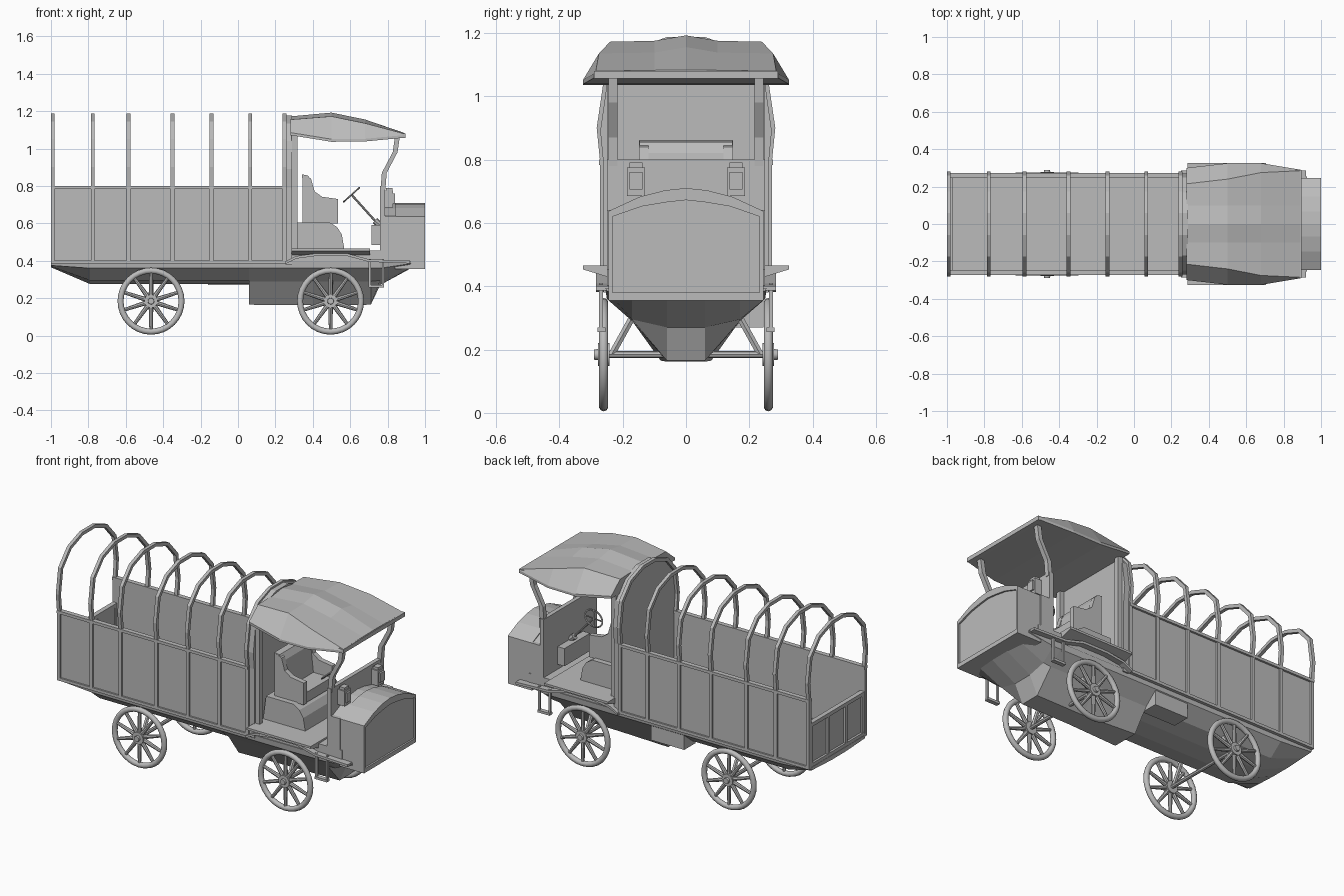
import bpy, bmesh, math
from mathutils import Vector, Matrix

if "Cube" in bpy.data.objects:
    bpy.data.objects.remove(bpy.data.objects["Cube"])

grey = bpy.data.materials.new("plain grey")
grey.diffuse_color = (0.5, 0.5, 0.5, 1)
grey.use_nodes = True
grey.node_tree.nodes["Principled BSDF"].inputs["Base Color"].default_value = grey.diffuse_color


def finish(name, bm, smooth=False):
    bmesh.ops.recalc_face_normals(bm, faces=bm.faces[:])
    me = bpy.data.meshes.new(name)
    bm.to_mesh(me)
    bm.free()
    me.materials.append(grey)
    ob = bpy.data.objects.new(name, me)
    bpy.context.collection.objects.link(ob)
    if smooth:
        bpy.ops.object.select_all(action='DESELECT')
        ob.select_set(True)
        bpy.context.view_layer.objects.active = ob
        bpy.ops.object.shade_smooth_by_angle(angle=math.radians(40))
    return ob


def loft(name, rings, loop=False, smooth=False):
    """Skin closed rings of equal length; cap the ends unless looped."""
    bm = bmesh.new()
    vs = [[bm.verts.new(p) for p in r] for r in rings]
    n = len(vs[0])
    for i in range(len(vs) if loop else len(vs) - 1):
        a, b = vs[i], vs[(i + 1) % len(vs)]
        for j in range(n):
            k = (j + 1) % n
            bm.faces.new((a[j], a[k], b[k], b[j]))
    if not loop:
        bm.faces.new(vs[0])
        bm.faces.new(vs[-1])
    return finish(name, bm, smooth)


def box(name, x0, x1, y0, y1, z0, z1):
    c = [(x0, y0), (x1, y0), (x1, y1), (x0, y1)]
    return loft(name, [[(x, y, z) for x, y in c] for z in (z0, z1)])


def side_prism(name, prof, y0, y1):
    return loft(name, [[(x, y, z) for x, z in prof] for y in (y0, y1)])


def front_prism(name, prof, x0, x1):
    return loft(name, [[(x, y, z) for y, z in prof] for x in (x0, x1)])


def rod(name, a, b, r, n=8, r2=None):
    a, b = Vector(a), Vector(b)
    q = (b - a).to_track_quat('Z', 'Y')
    ring = [(math.cos(2 * math.pi * i / n), math.sin(2 * math.pi * i / n)) for i in range(n)]
    return loft(name, [[p + q @ Vector((c * s, d * s, 0)) for c, d in ring]
                       for p, s in ((a, r), (b, r2 or r))], smooth=n > 6)


def torus(name, centre, normal, R, ra, rb, n=32, m=10):
    """Ring with elliptical section: ra radial, rb along the normal."""
    q = Vector(normal).to_track_quat('Z', 'Y')
    rings = []
    for i in range(n):
        t = 2 * math.pi * i / n
        rings.append([Vector(centre) + q @ Vector((
            (R + ra * math.cos(u)) * math.cos(t), (R + ra * math.cos(u)) * math.sin(t),
            rb * math.sin(u))) for u in (2 * math.pi * k / m for k in range(m))])
    return loft(name, rings, True, True)


def mirrored(half):
    """Half profile from outside to the centre line, completed to both sides."""
    return half + [(-y, z) for y, z in reversed(half) if y > 0]


# cargo bed
box("bed_floor", -0.99, 0.26, -0.26, 0.26, 0.385, 0.40)
for s in (-1, 1):
    box("bed_side", -0.995, 0.25, s * 0.25, s * 0.262, 0.39, 0.795)
    box("bed_top_rail", -1, 0.255, s * 0.246, s * 0.274, 0.783, 0.80)
    box("bed_bottom_rail", -1, 0.255, s * 0.248, s * 0.272, 0.385, 0.402)

# tailgate with three framed panels
box("tailgate_panel", -0.985, -0.973, -0.25, 0.25, 0.39, 0.645)
for z in (0.39, 0.63):
    box("tailgate_rail", -0.998, -0.97, -0.25, 0.25, z, z + 0.022)
for y in (-0.24, -0.083, 0.083, 0.24):
    box("tailgate_post", -0.997, -0.97, y - 0.01, y + 0.01, 0.40, 0.64)

# canopy hoops
arch = mirrored([(0.272, 0.39), (0.272, 0.80), (0.282, 0.90), (0.26, 1.05), (0.175, 1.145), (0.06, 1.187)])
inner = mirrored([(0.252, 0.39), (0.252, 0.80), (0.262, 0.895), (0.241, 1.04), (0.163, 1.128), (0.055, 1.168)])
for x in (-0.99, -0.777, -0.585, -0.35, -0.142, 0.065, 0.248):
    loft("canopy_hoop", [[(x - 0.01, *o), (x + 0.01, *o), (x + 0.01, *i), (x - 0.01, *i)]
                         for o, i in zip(arch, inner)])

# wall behind the cab
front_prism("cab_back_wall", [(y * 0.96, z - 0.01) for y, z in arch], 0.255, 0.29)
for s in (-1, 1):
    box("cab_rear_pillar", 0.285, 0.318, s * 0.222, s * 0.25, 0.46, 1.08)

# faceted underbody
def hull(x, top, side, mid, low, w):
    half = [(0.255, top), (0.25, side), (0.17, mid), (w, low)]
    return [(x, y, z) for y, z in mirrored(half)]
loft("rear_underbody", [hull(-1, 0.392, 0.375, 0.37, 0.365, 0.06), hull(-0.79, 0.392, 0.36, 0.295, 0.275, 0.06),
                        hull(0.08, 0.392, 0.36, 0.295, 0.275, 0.06)])
loft("front_underbody", [hull(0.06, 0.395, 0.36, 0.29, 0.165, 0.08), hull(0.40, 0.395, 0.36, 0.29, 0.162, 0.06),
                         hull(0.71, 0.395, 0.36, 0.29, 0.165, 0.06), hull(0.76, 0.395, 0.36, 0.295, 0.27, 0.06),
                         hull(0.925, 0.395, 0.385, 0.365, 0.36, 0.06)])
box("tool_box", -0.16, 0.06, 0.14, 0.245, 0.27, 0.39)

# cab floor, flared running boards, fenders and steps
box("cab_sill", 0.26, 0.86, -0.25, 0.25, 0.38, 0.455)
front_prism("running_board", mirrored([(0.25, 0.43), (0.325, 0.453), (0.325, 0.466)]), 0.285, 0.705)
fender = [(0.25, 0.395), (0.31, 0.425), (0.42, 0.44), (0.58, 0.44), (0.70, 0.408), (0.92, 0.40)]
for s in (-1, 1):
    side_prism("front_fender", fender + [(x, z - 0.014) for x, z in reversed(fender)], s * 0.22, s * 0.285)
    for x in (0.705, 0.775):
        box("step_hanger", x - 0.006, x + 0.006, s * 0.262, s * 0.274, 0.26, 0.41)
    box("step_tread", 0.70, 0.78, s * 0.255, s * 0.28, 0.256, 0.27)

# engine hood with a rimmed front panel
def hood_profile(w, z0, shoulder, crown):
    return mirrored([(w, z0), (w, shoulder), (w * 0.6, shoulder + (crown - shoulder) * 0.62),
                     (w * 0.27, crown - 0.007), (0, crown)])
big, small = hood_profile(0.245, 0.355, 0.637, 0.71), hood_profile(0.232, 0.38, 0.62, 0.672)
loft("hood", [[(x, y, z) for y, z in p] for x, p in
              ((0.84, big), (1.0, big), (1.0, small), (0.99, small))])
box("cowl", 0.78, 0.845, -0.25, 0.25, 0.39, 0.64)
front_prism("cowl_top", hood_profile(0.235, 0.60, 0.637, 0.705), 0.78, 0.845)
box("dashboard", 0.76, 0.785, -0.25, 0.25, 0.455, 0.80)
box("pedal_box", 0.715, 0.762, -0.12, 0.12, 0.485, 0.59)

# cab front pillars
post = [(0.775, 0.78), (0.782, 0.87), (0.84, 0.98), (0.853, 1.07)]
for s in (-1, 1):
    loft("cab_front_pillar", [[(x - 0.013, s * 0.217, z), (x + 0.013, s * 0.217, z),
                               (x + 0.013, s * 0.245, z), (x - 0.013, s * 0.245, z)] for x, z in post])

# cab roof
def roof(x, edge, ze, sh, zs, crown):
    return [(x, y, z) for y, z in mirrored([(edge, ze - 0.014), (edge, ze), (sh, zs), (0.1, zs + 0.003), (0, crown)])]
loft("cab_roof", [roof(0.282, 0.30, 1.085, 0.215, 1.155, 1.172), roof(0.50, 0.325, 1.05, 0.24, 1.172, 1.192),
                  roof(0.68, 0.325, 1.052, 0.275, 1.135, 1.155), roof(0.89, 0.29, 1.072, 0.285, 1.079, 1.083)])
box("roof_front_lip", 0.86, 0.895, -0.29, 0.29, 1.056, 1.08)

# seat
side_prism("seat_base", [(0.29, 0.455), (0.57, 0.455), (0.555, 0.54), (0.53, 0.58), (0.49, 0.605), (0.31, 0.605)], -0.18, 0.18)
arm = [(0.345, 0.60), (0.535, 0.60), (0.535, 0.73), (0.45, 0.742), (0.41, 0.77), (0.39, 0.84), (0.345, 0.86)]
for s in (-1, 1):
    side_prism("seat_arm", arm, s * 0.118, s * 0.148)
side_prism("seat_back", [(0.35, 0.60), (0.42, 0.60), (0.395, 0.82), (0.375, 0.855), (0.343, 0.862)], -0.147, 0.147)
box("seat_cushion", 0.38, 0.53, -0.12, 0.12, 0.60, 0.66)

# steering wheel and column
hub, foot = Vector((0.607, 0, 0.753)), Vector((0.745, 0, 0.60))
axis = (hub - foot).normalized()
torus("steering_wheel", hub, axis, 0.056, 0.005, 0.005, 24, 6)
rod("steering_column", foot, hub, 0.006)
rod("column_base", foot + Vector((0.025, 0, -0.02)), foot + axis * 0.02, 0.018)
u = axis.cross(Vector((0, 1, 0)))
for k in range(4):
    d = Matrix.Rotation(k * math.pi / 2 + 0.78, 3, axis) @ u
    rod("steering_spoke", hub, hub + d * 0.056, 0.004, 6)

# lamps
for s in (-1, 1):
    y = s * 0.158
    box("lamp_body", 0.785, 0.83, y - 0.028, y + 0.028, 0.685, 0.775)
    box("lamp_cap", 0.792, 0.825, y - 0.02, y + 0.02, 0.775, 0.79)
    box("lamp_lens", 0.83, 0.84, y - 0.02, y + 0.02, 0.705, 0.76)

# spoked wheels, axles and struts
for x in (-0.465, 0.495):
    c = 0.184
    rod("axle", (x, -0.285, c), (x, 0.285, c), 0.011)
    for s in (-1, 1):
        y = s * 0.26
        torus("wheel_rim", (x, y, c), (0, 1, 0), 0.163, 0.016, 0.015)
        rod("wheel_hub", (x, y - 0.018, c), (x, y + 0.018, c), 0.036, 16)
        rod("hub_cap", (x, y, c), (x, y + s * 0.03, c), 0.02, 12, 0.016)
        for k in range(10):
            t = 2 * math.pi * (k + 0.5) / 10
            rod("wheel_spoke", (x + 0.02 * math.cos(t), y, c + 0.02 * math.sin(t)),
                (x + 0.155 * math.cos(t), y, c + 0.155 * math.sin(t)), 0.013, 8, 0.009)
        rod("axle_strut", (x, s * 0.235, c), (x, s * 0.165, 0.31), 0.012, 6)
